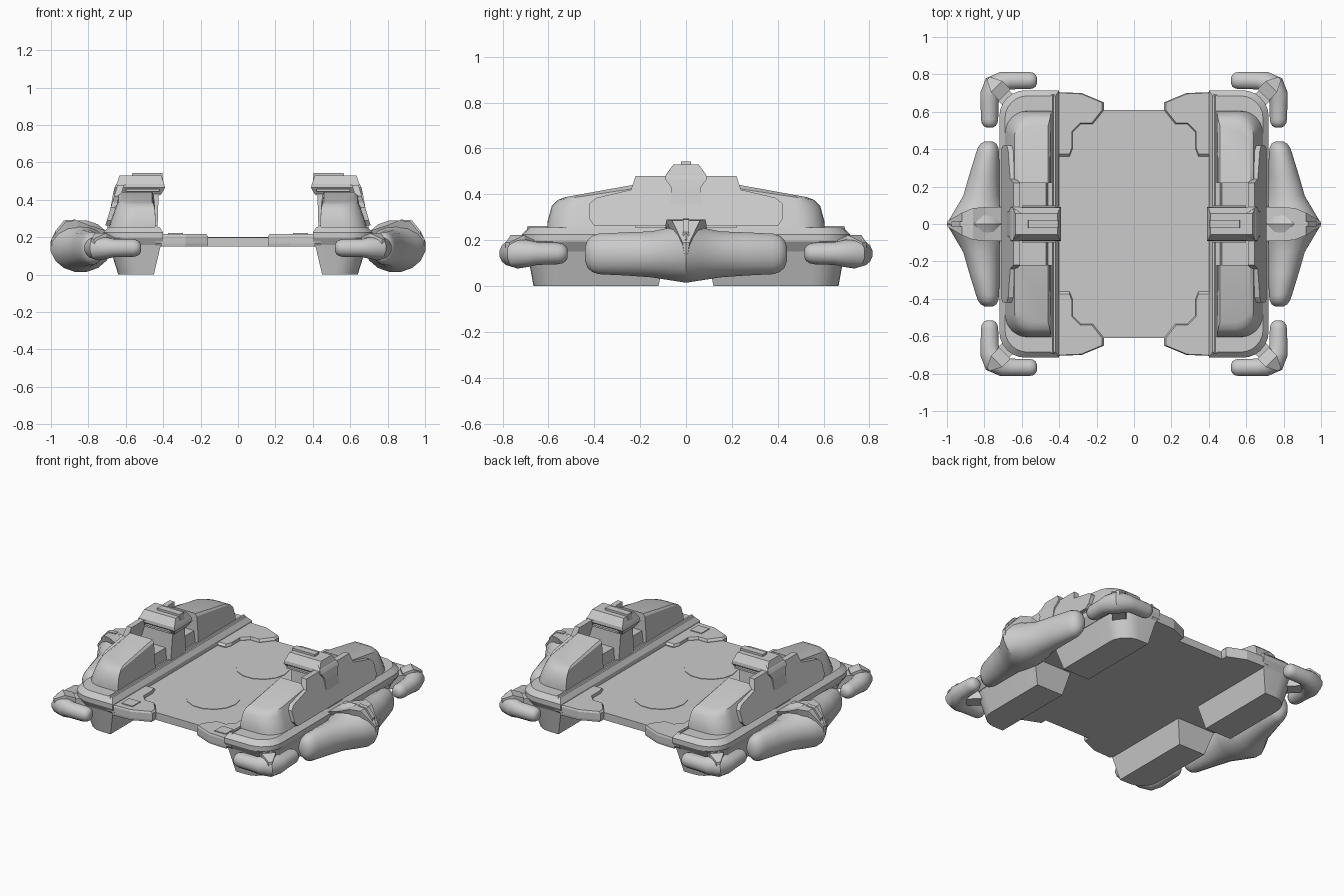
import bpy, bmesh, math
from mathutils import Vector

if "Cube" in bpy.data.objects:
    bpy.data.objects.remove(bpy.data.objects["Cube"])

grey = bpy.data.materials.new("light_grey")
grey.diffuse_color = (0.6, 0.6, 0.6, 1)
grey.use_nodes = True
grey.node_tree.nodes["Principled BSDF"].inputs["Base Color"].default_value = grey.diffuse_color


def loft(name, rings, mirror="", smooth=0):
    """Skin equal-length rings, cap both ends, mirror over the named axes."""
    bm = bmesh.new()
    vs = [[bm.verts.new(p) for p in r] for r in rings]
    n = len(rings[0])
    for a, b in zip(vs, vs[1:]):
        for i in range(n):
            j = (i + 1) % n
            bm.faces.new((a[i], a[j], b[j], b[i]))
    bm.faces.new(vs[0])
    bm.faces.new(vs[-1])
    bmesh.ops.remove_doubles(bm, verts=bm.verts, dist=1e-5)
    bmesh.ops.recalc_face_normals(bm, faces=bm.faces)
    me = bpy.data.meshes.new(name)
    bm.to_mesh(me)
    bm.free()
    me.materials.append(grey)
    ob = bpy.data.objects.new(name, me)
    bpy.context.collection.objects.link(ob)
    if mirror:
        m = ob.modifiers.new("mirror", "MIRROR")
        m.use_axis = ("x" in mirror, "y" in mirror, False)
        m.use_mirror_merge = False
    if smooth:
        bpy.ops.object.select_all(action="DESELECT")
        ob.select_set(True)
        bpy.context.view_layer.objects.active = ob
        bpy.ops.object.shade_smooth_by_angle(angle=math.radians(smooth))
    return ob


def rect(x0, x1, y0, y1, z):
    return [(x0, y0, z), (x1, y0, z), (x1, y1, z), (x0, y1, z)]


def rounded(x0, x1, y0, y1, r0, r1, z, tilt=0):
    """Rectangle with its two outer corners rounded, top falling toward y1."""
    pts = [(x0, y0)]
    for k in range(7):
        a = math.pi / 2 * k / 6
        pts.append((x1 - r0 + r0 * math.sin(a), y0 + r0 - r0 * math.cos(a)))
    for k in range(7):
        a = math.pi / 2 * k / 6
        pts.append((x1 - r1 + r1 * math.cos(a), y1 - r1 + r1 * math.sin(a)))
    pts.append((x0, y1))
    out, seen = [], 0
    for x, y in pts:
        # tiny offset keeps coincident corner points in order until welded
        out.append((x, y, z + tilt * (y1 - y)))
    return out


def tube(name, path, sides, zscale=1.0, mirror="xy", smooth=35):
    """Round tube along a level path of (x, y, z, radius)."""
    rings = []
    for i, (x, y, z, r) in enumerate(path):
        a, b = path[max(i - 1, 0)], path[min(i + 1, len(path) - 1)]
        t = Vector((b[0] - a[0], b[1] - a[1])).normalized()
        rings.append([])
        for k in range(sides):
            w = 2 * math.pi * (k + 0.5) / sides
            c, s = r * math.cos(w), r * math.sin(w) * zscale
            rings[-1].append((x - t.y * c, y + t.x * c, z + s))
    return loft(name, rings, mirror, smooth)


# Central platform with two round pads
loft("platform", [rect(-.41, .41, -.61, .61, z) for z in (.15, .198)])
disc = [(.16 * math.cos(k * math.pi / 7), .255 + .16 * math.sin(k * math.pi / 7))
        for k in range(14)]
loft("round_pad", [[(x, y, z) for x, y in disc] for z in (.195, .201)], "y")

# Stepped corner plates and the small square hatches at the front
outline = [(.41, .36), (.345, .36), (.33, .40), (.33, .49), (.285, .535),
           (.22, .535), (.16, .61), (.16, .65), (.28, .70), (.41, .705)]
cx, cy = .36, .62
rings = []
for z, s in ((.15, .97), (.165, 1), (.205, 1), (.217, .95)):
    rings.append([(cx + (x - cx) * s, cy + (y - cy) * s, z) for x, y in outline])
loft("corner_plate", rings, "xy")
loft("square_hatch", [rect(.295, .375, -.66, -.58, z) for z in (.212, .222)], "x")

# Side decks with rounded outer corners, and their inner rails
loft("side_deck", [rounded(x0, x1, -y, y, r, r, z) for x0, x1, y, r, z in (
    (.40, .69, .69, .13, .15), (.40, .72, .715, .14, .195),
    (.40, .72, .715, .14, .225), (.42, .69, .685, .12, .255))], "x", 25)
loft("inner_rail", [rect(x0, .445, -y, y, z) for x0, y, z in (
    (.395, .69, .15), (.395, .705, .17), (.402, .705, .21), (.435, .69, .262))], "x")

# Tapered landing feet
loft("landing_foot", [rounded(x0, x1, y0, y1, 0, r, z) for x0, x1, y0, y1, r, z in (
    (.45, .64, .12, .665, .12, 0), (.405, .70, .08, .70, .14, .19))], "xy", 25)

# Engine housings with sloping, rounded tops
loft("engine_housing", [rounded(x0, x1, .22, y1, 0, r, z, t)
     for x0, x1, y1, r, z, t in (
        (.44, .69, .605, .12, .25, 0), (.44, .68, .603, .12, .285, 0),
        (.445, .655, .585, .11, .35, .06), (.45, .64, .56, .10, .375, .15),
        (.46, .62, .525, .08, .388, .18))], "xy", 32)

# Low body filling the gap between the housings
loft("middle_body", [rect(.46, .68, -.23, .23, .25), rect(.47, .66, -.23, .23, .33)], "x")

# Central console column with overhanging head and top knob
loft("console_column", [rect(x0, x1, -y, y, z) for x0, x1, y, z in (
    (.43, .70, .075, .25), (.425, .67, .065, .42), (.41, .668, .065, .43),
    (.39, .66, .09, .465), (.395, .65, .088, .485), (.41, .60, .055, .53))], "x")
loft("console_knob", [rect(.40, .57, -.022, .022, .50),
                      rect(.405, .565, -.022, .022, .543)], "x")
# Brow strips reaching from the column over the housings
loft("brow_strip", [rect(.42, .60, -.10, .10, z) for z in (.445, .457)], "x")

# Leaning outer armour panel
half = [(.40, .262), (.42, .29), (.42, .36), (.39, .385), (.24, .42), (.22, .48)]
prof = half + [(-y, z) for y, z in reversed(half)]
loft("armour_panel", [[(.71 - (z - .26) * .3 - d, y, z) for y, z in prof]
                      for d in (0, .035)], "x")
# Slanted badge-shaped block at the middle of the panel
block = [(.06, .42), (.09, .48), (.055, .53)]
block += [(-y, z) for y, z in reversed(block)]
loft("panel_block", [[(.715 - (z - .26) * .3 - d, y, z) for y, z in block]
                     for d in (0, .05)], "x")

# Long side floats: fat in the middle, rounded at both ends
sec = [(0, .84, .165, .14, .152), (.07, .828, .135, .117, .14),
       (.15, .815, .10, .102, .138), (.26, .80, .083, .096, .14),
       (.38, .783, .063, .09, .14), (.41, .780, .055, .08, .14),
       (.43, .778, .042, .06, .14), (.441, .777, .022, .03, .14)]
sec = [(-y, *s) for y, *s in reversed(sec[1:])] + sec
loft("side_float", [[(xc + rx * math.cos(w), y, zc + rz * math.sin(w))
      for w in [2 * math.pi * (k + .5) / 16 for k in range(16)]]
      for y, xc, rx, rz, zc in sec], "x", 35)

# Wedge bracket wrapped over the middle of each float, with a slim fin
loft("float_bracket", [[(x, -y, t), (x, y, t), (x, y * .5, b), (x, -y * .5, b)]
     for x, y, t, b in ((.69, .09, .23, .15), (.80, .09, .265, .15),
                        (.86, .085, .29, .15), (.92, .06, .285, .15),
                        (.998, .015, .19, .14))], "x")
loft("float_fin", [[(x, -.014, t), (x, .014, t), (x, .014, .2), (x, -.014, .2)]
     for x, t in ((.87, .294), (.93, .29), (.975, .235))], "x")

# Bent corner floats
bend = [(.519, .767, .018), (.526, .767, .033), (.54, .767, .043), (.56, .767, .047),
        (.66, .767, .048), (.695, .762, .056), (.745, .735, .066), (.768, .685, .058),
        (.772, .65, .05), (.772, .56, .047), (.772, .54, .043), (.772, .524, .033),
        (.772, .516, .018)]
tube("corner_float", [(x, y, .142, r) for x, y, r in bend], 14)

# Struts tying the corner floats to the decks, with a pointed clamp on top
tube("corner_strut", [(.63, .62, .15, .06), (.735, .725, .15, .055)], 4, 1, "xy", 0)
loft("corner_clamp", [[(c - w, c + w, t), (c + w, c - w, t),
                       (c + w, c - w, .14), (c - w, c + w, .14)]
     for c, w, t in ((.69, .03, .20), (.735, .03, .222), (.778, .008, .19))], "xy")
